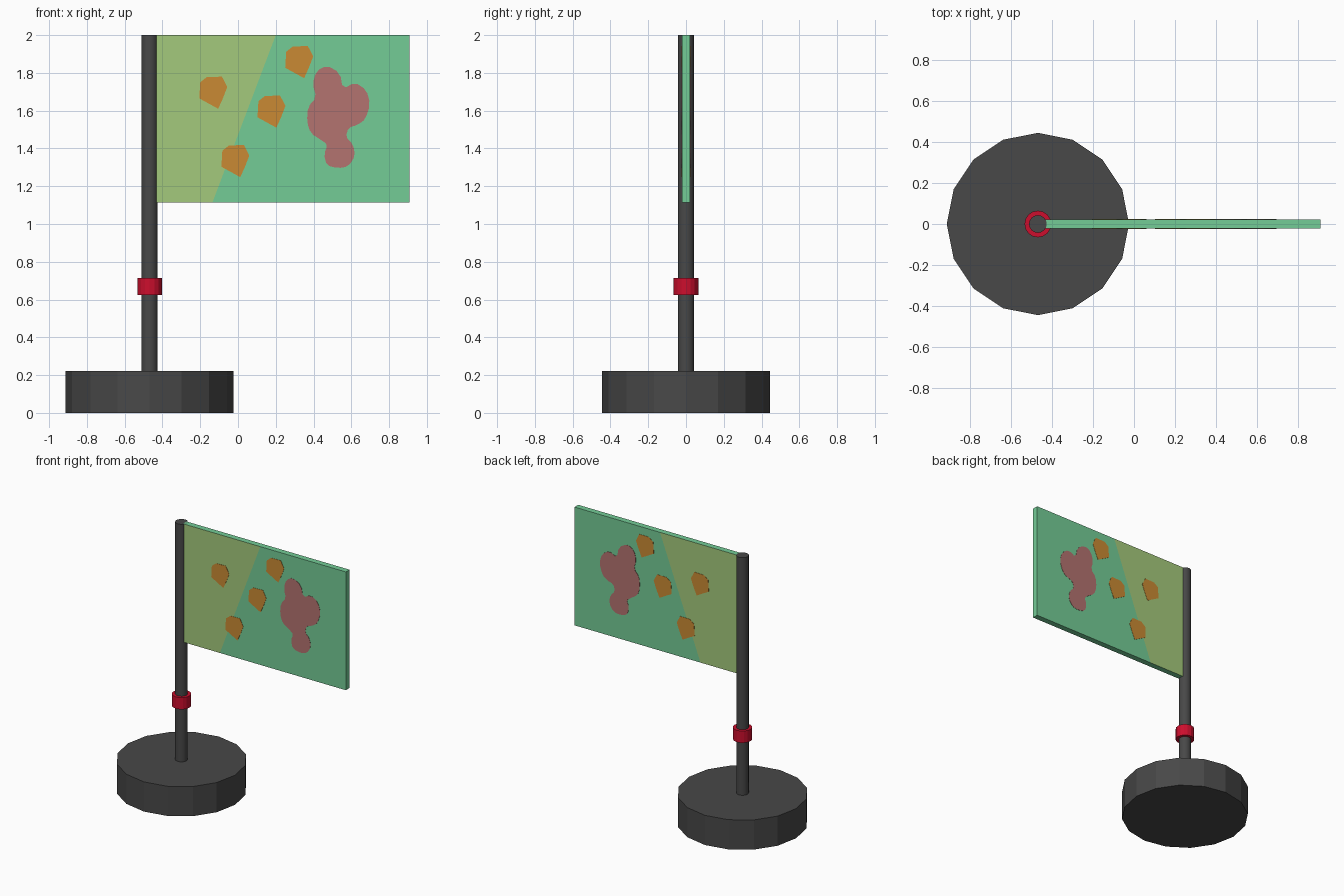
import bpy, bmesh
from mathutils import Vector

cube = bpy.data.objects.get("Cube")
if cube:
    bpy.data.objects.remove(cube, do_unlink=True)

POLE_X = -0.468
HALF = 0.022      # half the flag thickness
PLATE = 0.002     # painted shape thickness


def material(name, *rgb):
    linear = [((c / 255 + 0.055) / 1.055) ** 2.4 for c in rgb] + [1]
    mat = bpy.data.materials.new(name)
    mat.use_nodes = True
    mat.diffuse_color = linear
    mat.node_tree.nodes["Principled BSDF"].inputs["Base Color"].default_value = linear
    return mat


dark = material("dark grey", 72, 72, 72)
red = material("red", 204, 14, 45)
green = material("green", 116, 204, 150)
lime = material("lime", 164, 202, 124)
orange = material("orange", 202, 138, 52)
pink = material("dusty pink", 180, 115, 112)


def finish(name, bm, *mats):
    bmesh.ops.recalc_face_normals(bm, faces=bm.faces)
    mesh = bpy.data.meshes.new(name)
    bm.to_mesh(mesh)
    bm.free()
    for mat in mats:
        mesh.materials.append(mat)
    obj = bpy.data.objects.new(name, mesh)
    bpy.context.collection.objects.link(obj)
    return obj


def cylinder(name, radius, bottom, top, mat):
    bpy.ops.mesh.primitive_cylinder_add(vertices=16, radius=radius, depth=top - bottom,
                                        location=(POLE_X, 0, (bottom + top) / 2))
    obj = bpy.context.object
    obj.name = name
    # put a corner on each axis
    obj.data.materials.append(mat)
    return obj


def round_corners(points):
    """Cut every corner of a closed outline."""
    out = []
    for a, b in zip(points, points[1:] + points[:1]):
        a, b = Vector(a), Vector(b)
        out += [a.lerp(b, 0.25), a.lerp(b, 0.75)]
    return out


def painted_shape(name, outline, mat, cx=0, cz=0):
    """Thin plate of the outline on both sides of the flag."""
    bm = bmesh.new()
    for side in (-1, 1):
        face = bm.faces.new([bm.verts.new((cx + x, side * HALF, cz + z)) for x, z in outline])
        new = bmesh.ops.extrude_face_region(bm, geom=[face])["geom"]
        moved = [v for v in new if isinstance(v, bmesh.types.BMVert)]
        bmesh.ops.translate(bm, verts=moved, vec=(0, side * PLATE, 0))
    return finish(name, bm, mat)


# Stand, pole and collar
cylinder("base", 0.444, 0, 0.222, dark)
pole = cylinder("pole", 0.043, 0.2, 2, dark)
cylinder("collar", 0.065, 0.625, 0.713, red)
bpy.ops.object.select_all(action="DESELECT")
pole.select_set(True)
bpy.context.view_layer.objects.active = pole
bpy.ops.object.shade_smooth_by_angle()

# Flag panel, split by a slanted line into lime and green
bm = bmesh.new()
bmesh.ops.create_cube(bm, size=1)
left, right, low, high = -0.44, 0.908, 1.115, 2
for v in bm.verts:
    v.co = (left if v.co.x < 0 else right, HALF * 2 * v.co.y, low if v.co.z < 0 else high)
top_point = Vector((0.2, 0, high))
slant = top_point - Vector((-0.135, 0, low))
normal = Vector((slant.z, 0, -slant.x))
bmesh.ops.bisect_plane(bm, geom=bm.verts[:] + bm.edges[:] + bm.faces[:],
                       plane_co=top_point, plane_no=normal)
bm.normal_update()
for f in bm.faces:
    on_side = abs(f.normal.y) > 0.9
    f.material_index = int(on_side and (f.calc_center_median() - top_point).dot(normal) < 0)
finish("flag", bm, green, lime)

# Orange patches
patch = [(-0.065, 0.05), (-0.03, 0.078), (0.05, 0.08), (0.078, 0.025),
         (0.055, -0.035), (0.03, -0.09), (-0.07, -0.035)]
for i, (x, z) in enumerate([(-0.135, 1.7), (0.32, 1.862), (0.173, 1.6), (-0.018, 1.338)]):
    painted_shape(f"orange_patch_{i + 1}", patch, orange, x, z)

# Rounded pink blot
blot = [(0.47, 1.84), (0.54, 1.8), (0.555, 1.715), (0.62, 1.75), (0.68, 1.71), (0.7, 1.635),
        (0.675, 1.555), (0.635, 1.525), (0.585, 1.51), (0.57, 1.46), (0.61, 1.42), (0.62, 1.36),
        (0.585, 1.305), (0.53, 1.295), (0.47, 1.31), (0.455, 1.37), (0.475, 1.42), (0.44, 1.445),
        (0.385, 1.48), (0.365, 1.54), (0.37, 1.62), (0.415, 1.67), (0.395, 1.74), (0.415, 1.81)]
painted_shape("pink_blot", round_corners(blot), pink)
